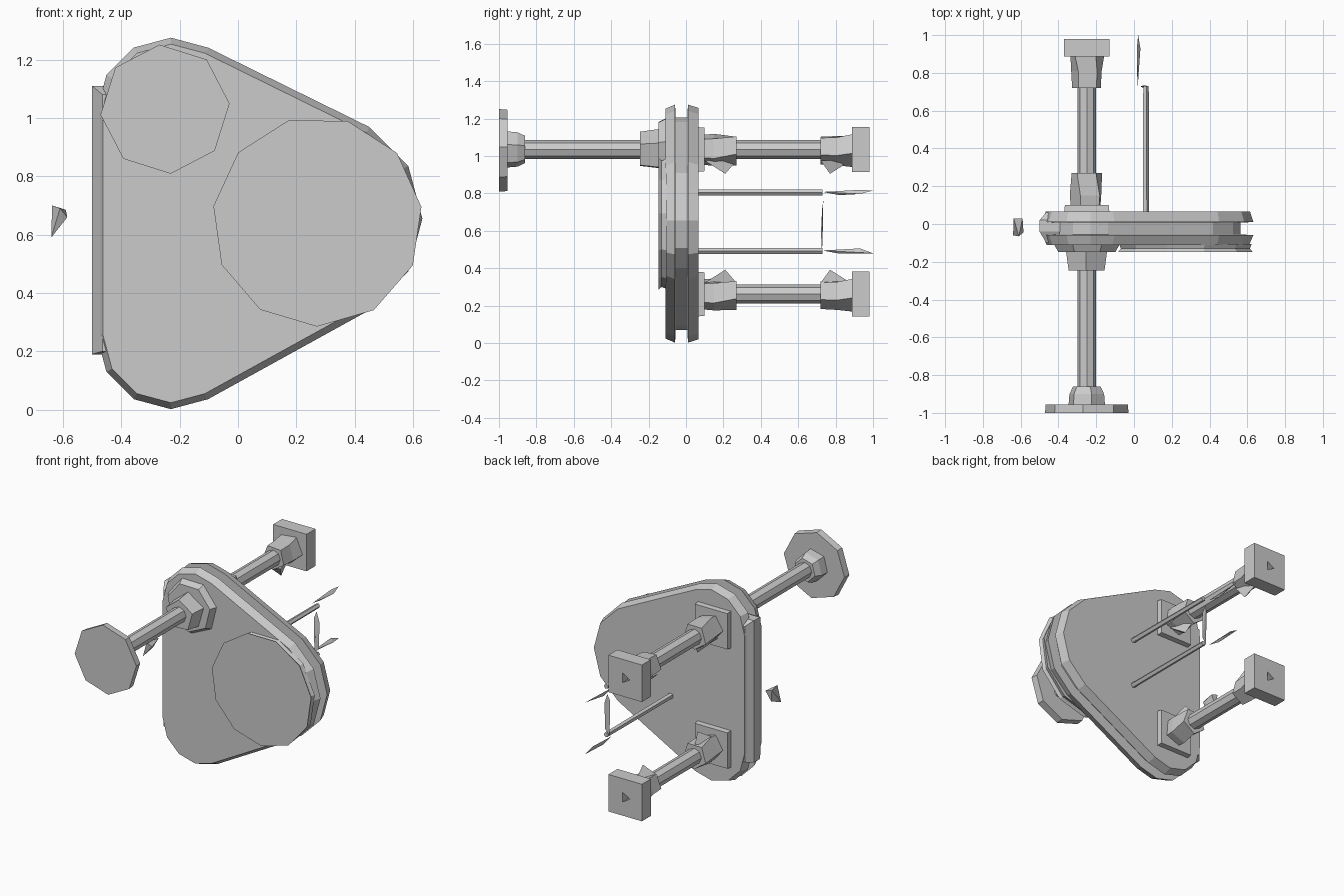
import bpy, bmesh
from math import sin, cos, pi, radians
from mathutils import Vector
from mathutils.geometry import convex_hull_2d

if "Cube" in bpy.data.objects:
    bpy.data.objects.remove(bpy.data.objects["Cube"])


def finish(name, bm):
    bmesh.ops.recalc_face_normals(bm, faces=bm.faces)
    me = bpy.data.meshes.new(name)
    bm.to_mesh(me)
    bm.free()
    ob = bpy.data.objects.new(name, me)
    bpy.context.collection.objects.link(ob)
    return ob


def loft(name, rings):
    """Skin (y, [(x, z), ...]) rings and cap both ends."""
    bm = bmesh.new()
    rows = [[bm.verts.new((x, y, z)) for x, z in pts] for y, pts in rings]
    n = len(rows[0])
    for a, b in zip(rows, rows[1:]):
        for i in range(n):
            j = (i + 1) % n
            bm.faces.new((a[i], a[j], b[j], b[i]))
    bm.faces.new(rows[0])
    bm.faces.new(rows[-1])
    return finish(name, bm)


def solid(name, pts):
    """Convex faceted piece from a few corner points."""
    bm = bmesh.new()
    for p in pts:
        bm.verts.new(p)
    bmesh.ops.convex_hull(bm, input=bm.verts)
    return finish(name, bm)


def ngon(cx, cz, r, n, start=0):
    return [(cx + r * cos(radians(start) + 2 * pi * i / n),
             cz + r * sin(radians(start) + 2 * pi * i / n)) for i in range(n)]


def rect(x0, x1, z0, z1):
    return [(x0, z0), (x1, z0), (x1, z1), (x0, z1)]


def square(cx, cz, h):
    return rect(cx - h, cx + h, cz - h, cz + h)


# Rounded triangular body: outline wrapped round three wheels
wheels = [(-0.23, 1.02, 0.255), (-0.23, 0.257, 0.255), (0.27, 0.655, 0.362)]


def wheel_points(d):
    return [p for x, z, r in wheels for p in ngon(x, z, r + d, 12)]


order = convex_hull_2d([Vector(p) for p in wheel_points(0)])


def outline(d):
    pts = wheel_points(d)
    return [pts[i] for i in order]


loft("grooved_body", [(-0.11, outline(-0.022)), (-0.058, outline(0)),
                      (-0.056, outline(-0.068)), (0.008, outline(-0.068)),
                      (0.01, outline(0)), (0.067, outline(-0.018))])

# Bulging strip filling the groove on the straight side
loft("side_strip", [(-0.1, rect(-0.465, -0.38, 0.2, 1.08)),
                    (-0.04, rect(-0.5, -0.38, 0.19, 1.11)),
                    (0.02, rect(-0.5, -0.38, 0.19, 1.11)),
                    (0.062, rect(-0.465, -0.38, 0.2, 1.08))])

# Large round cover on the front
loft("front_cover", [(-0.148, ngon(0.272, 0.645, 0.36, 11, 8)),
                     (-0.13, ngon(0.272, 0.645, 0.345, 11, 8)),
                     (-0.105, ngon(0.272, 0.645, 0.355, 11, 8))])

# Front axle with its flanges, collars and end disc
AX = -0.25
loft("front_flange", [(-0.148, ngon(AX, 1.04, 0.155, 7, 12)),
                      (-0.105, ngon(AX, 1.04, 0.18, 7, 12))])
loft("front_inner_collar", [(-0.245, ngon(AX, 1.03, 0.1, 5, 20)),
                            (-0.14, ngon(AX, 1.03, 0.115, 5, 20))])
loft("front_shaft", [(-0.96, ngon(AX, 1.035, 0.05, 8)),
                     (-0.1, ngon(AX, 1.035, 0.05, 8))])
loft("front_outer_collar", [(-0.96, ngon(AX, 1.035, 0.1, 6, 15)),
                            (-0.9, ngon(AX, 1.035, 0.095, 6, 15)),
                            (-0.86, ngon(AX, 1.035, 0.075, 6, 15))])
loft("front_disc", [(-1.0, ngon(AX, 1.03, 0.222, 8, 5)),
                    (-0.955, ngon(AX, 1.03, 0.218, 8, 5))])

# Two rear axles, each with a wall plate, collars and a pierced end block
for label, z, s in (("upper", 1.035, -1), ("lower", 0.262, 1)):
    loft(label + "_wall_plate", [(0.06, square(AX, z, 0.12)),
                                 (0.1, square(AX, z, 0.116))])
    loft(label + "_inner_collar", [(0.095, ngon(AX, z, 0.085, 5, 40)),
                                   (0.15, ngon(AX, z, 0.09, 5, 40)),
                                   (0.27, ngon(AX, z, 0.085, 5, 55))])
    loft(label + "_shaft", [(0.09, ngon(AX, z, 0.05, 8)),
                            (0.9, ngon(AX, z, 0.05, 8))])
    loft(label + "_outer_collar", [(0.72, ngon(AX, z, 0.08, 5, 50)),
                                   (0.81, ngon(AX, z, 0.085, 5, 50)),
                                   (0.895, ngon(AX, z, 0.095, 5, 60))])
    # Pointed facets on the collars, facing the middle
    for part, y0, yt, y1 in (("inner", 0.1, 0.21, 0.27), ("outer", 0.72, 0.77, 0.88)):
        solid(f"{label}_{part}_collar_point",
              [(AX - 0.05, y0, z + s * 0.06), (AX + 0.05, y0, z + s * 0.06),
               (AX, y1, z + s * 0.06), (AX + 0.02, yt, z + s * 0.13)])
    block = loft(label + "_end_block", [(0.888, square(AX, z, 0.12)),
                                        (0.98, square(AX, z, 0.12))])
    cutter = loft(label + "_hole_cutter", [(0.93, ngon(AX, z, 0.035, 3, 180)),
                                           (1.05, ngon(AX, z, 0.035, 3, 180))])
    cutter.hide_render = True
    cutter.hide_viewport = True
    cutter.display_type = 'WIRE'
    hole = block.modifiers.new("hole", 'BOOLEAN')
    hole.operation = 'DIFFERENCE'
    hole.object = cutter

# Thin rods on the back with tapered tips
for label, z in (("upper", 0.805), ("lower", 0.492)):
    loft(label + "_rod", [(0.06, ngon(0.062, z, 0.018, 5)),
                          (0.73, ngon(0.062, z, 0.016, 5))])
    solid(label + "_rod_tip",
          [(0.02, 0.73, z + 0.003), (0.015, 0.93, z + 0.014), (0.034, 0.93, z - 0.008),
           (0.015, 0.82, z - 0.014), (0.022, 1.0, z + (0.01 if label == "upper" else -0.012))])

# Thin upright link between the rods
solid("rod_link", [(0.04, 0.725, 0.49), (0.07, 0.73, 0.53), (0.035, 0.728, 0.72),
                   (0.072, 0.731, 0.7), (0.05, 0.734, 0.76), (0.05, 0.722, 0.6)])

# Small loose nub beside the straight side
solid("side_nub", [(-0.64, -0.06, 0.59), (-0.585, -0.045, 0.66), (-0.637, 0.03, 0.70),
                   (-0.59, 0.03, 0.685), (-0.61, -0.065, 0.69), (-0.625, 0.02, 0.62)])
